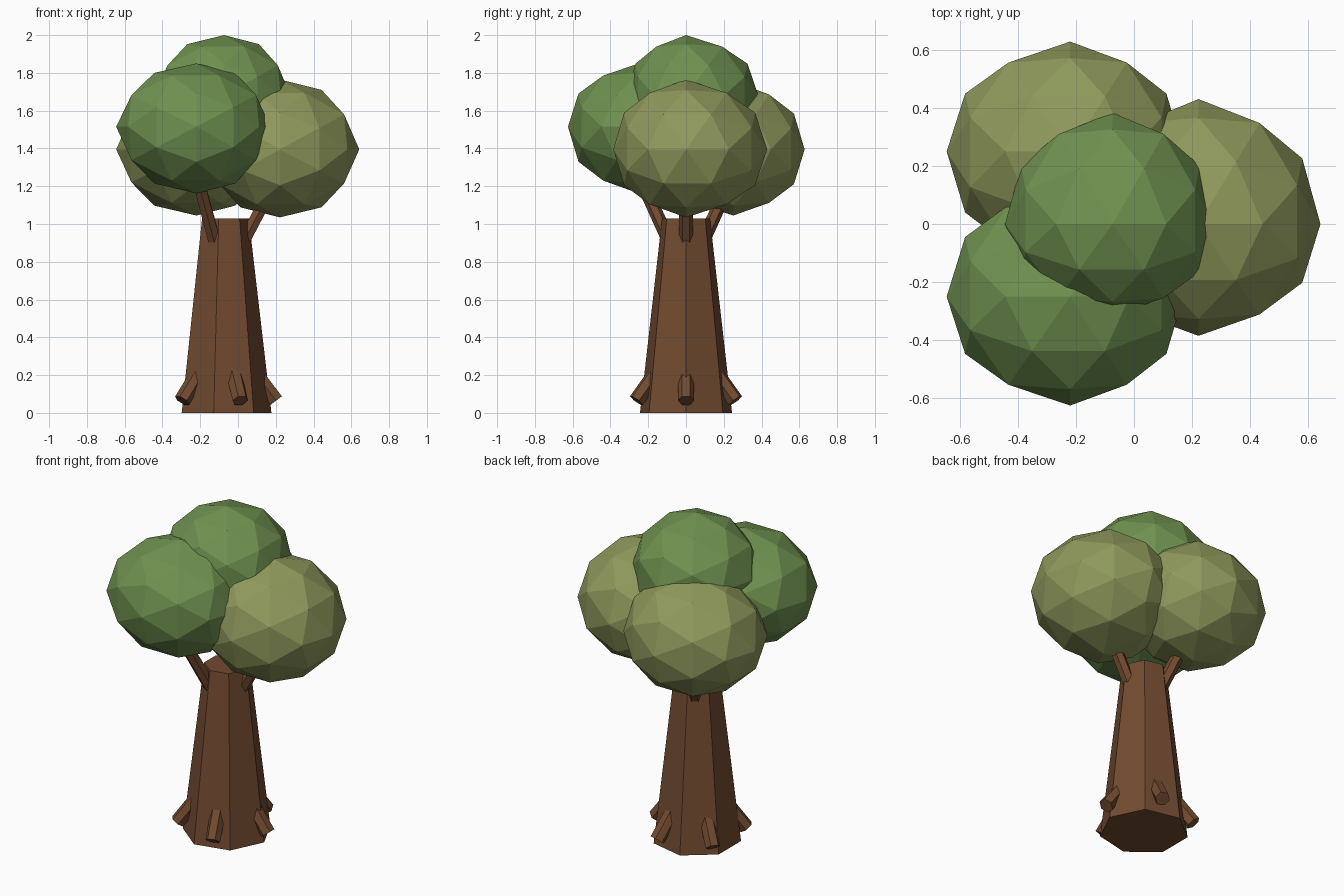
import bpy, bmesh, math
from mathutils import Matrix

if "Cube" in bpy.data.objects:
    bpy.data.objects.remove(bpy.data.objects["Cube"])

AXIS_X = -0.073  # trunk axis


def material(name, rgb):
    m = bpy.data.materials.new(name)
    m.diffuse_color = (*rgb, 1)
    m.use_nodes = True
    m.node_tree.nodes["Principled BSDF"].inputs["Base Color"].default_value = m.diffuse_color
    return m


BARK = material("bark", (0.17, 0.07, 0.03))
GREEN = material("green_leaves", (0.16, 0.285, 0.08))
OLIVE = material("olive_leaves", (0.275, 0.32, 0.107))


def finish(name, bm, mat):
    bmesh.ops.recalc_face_normals(bm, faces=bm.faces)
    mesh = bpy.data.meshes.new(name)
    bm.to_mesh(mesh)
    bm.free()
    mesh.materials.append(mat)
    ob = bpy.data.objects.new(name, mesh)
    bpy.context.collection.objects.link(ob)
    return ob


def prism(name, sides, r0, r1, length, matrix, phase=0.0):
    """Tapered flat-sided prism along local z."""
    bm = bmesh.new()
    rings = []
    for r, z in ((r0, 0), (r1, length)):
        rings.append([bm.verts.new((r * math.cos(phase + math.tau * i / sides),
                                    r * math.sin(phase + math.tau * i / sides), z))
                      for i in range(sides)])
    low, high = rings
    for i in range(sides):
        j = (i + 1) % sides
        bm.faces.new((low[i], low[j], high[j], high[i]))
    bm.faces.new(low[::-1])
    bm.faces.new(high)
    bm.transform(matrix)
    return finish(name, bm, BARK)


def around(angle, radius, z, tilt):
    """Place something at an angle around the trunk, leaning outward."""
    return (Matrix.Translation((AXIS_X, 0, 0))
            @ Matrix.Rotation(math.radians(angle), 4, 'Z')
            @ Matrix.Translation((radius, 0, z))
            @ Matrix.Rotation(math.radians(tilt), 4, 'Y'))


def foliage(name, centre, neg, pos, mat):
    """Low-poly ball with separate half sizes towards - and + of each axis."""
    bm = bmesh.new()
    bmesh.ops.create_icosphere(bm, subdivisions=2, radius=1)
    bm.transform(Matrix.Rotation(-math.atan(2) / 2, 4, 'Y'))  # edge on top
    for v in bm.verts:
        for k in range(3):
            v.co[k] = centre[k] + v.co[k] * (pos[k] if v.co[k] > 0 else neg[k])
    finish(name, bm, mat)


# Trunk
prism("trunk", 7, 0.25, 0.13, 1.03, Matrix.Translation((AXIS_X, 0, 0)))

# Branches reaching into the three side clumps
for i in range(3):
    prism(f"branch_{i + 1}", 6, 0.037, 0.034, 0.40,
          around(120 * i, 0.107, 0.916, 28), math.pi / 6)

# Root stubs, from inside the trunk outward and down
for i in range(5):
    prism(f"root_{i + 1}", 6, 0.043, 0.043, 0.20,
          around(72 * i, 0.275 - 0.12, 0.065 + 0.16, 143), math.pi / 6)

# Foliage clumps
foliage("foliage_right", (0.222, 0, 1.395), (0.40, 0.385, 0.36), (0.42, 0.43, 0.37), OLIVE)
foliage("foliage_back_left", (-0.22, 0.25, 1.395), (0.425, 0.40, 0.35), (0.39, 0.378, 0.36), OLIVE)
foliage("foliage_front_left", (-0.22, -0.25, 1.515), (0.425, 0.375, 0.353), (0.39, 0.39, 0.335), GREEN)
foliage("foliage_top", (-0.074, 0, 1.68), (0.37, 0.315, 0.32), (0.352, 0.383, 0.32), GREEN)
